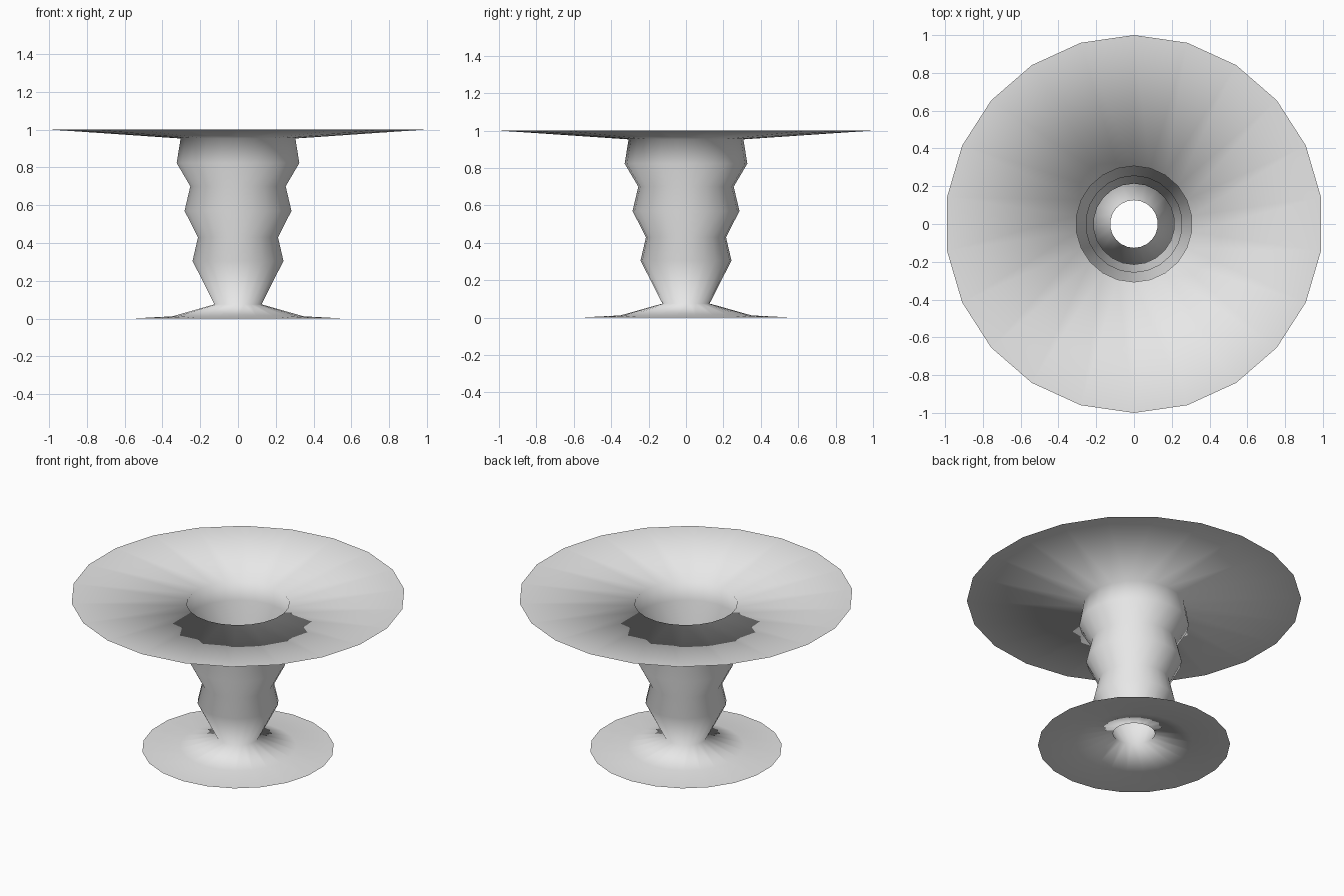
import bpy
import bmesh
from math import sin, cos, tau

cube = bpy.data.objects.get("Cube")
if cube:
    bpy.data.objects.remove(cube, do_unlink=True)

# One plain grey for the whole piece
grey = bpy.data.materials.new("light_grey")
grey.use_nodes = True
colour = (0.8, 0.8, 0.8, 1)
grey.diffuse_color = colour
grey.node_tree.nodes["Principled BSDF"].inputs["Base Color"].default_value = colour

SIDES = 22

# Radius and height, from the foot's edge up the hollow stem to the wide rim
PROFILE = [
    (0.575, 0.0), (0.35, 0.012), (0.126, 0.075),
    (0.243, 0.305), (0.214, 0.43), (0.286, 0.57),
    (0.255, 0.70), (0.328, 0.823), (0.307, 0.953), (1.0, 1.0),
]


def lathe(name, profile, sides):
    """Revolve an open profile into a thin, open shell."""
    bm = bmesh.new()
    rings = [[bm.verts.new((r * sin(tau * i / sides), -r * cos(tau * i / sides), z))
              for i in range(sides)] for r, z in profile]
    for low, high in zip(rings, rings[1:]):
        for i in range(sides):
            j = (i + 1) % sides
            bm.faces.new((low[i], low[j], high[j], high[i])).smooth = True
    mesh = bpy.data.meshes.new(name)
    bm.to_mesh(mesh)
    bm.free()
    mesh.materials.append(grey)
    obj = bpy.data.objects.new(name, mesh)
    bpy.context.collection.objects.link(obj)
    return obj


# Flared foot, rippled stem and wide rim as one smooth surface
lathe("pedestal_vase", PROFILE, SIDES)
